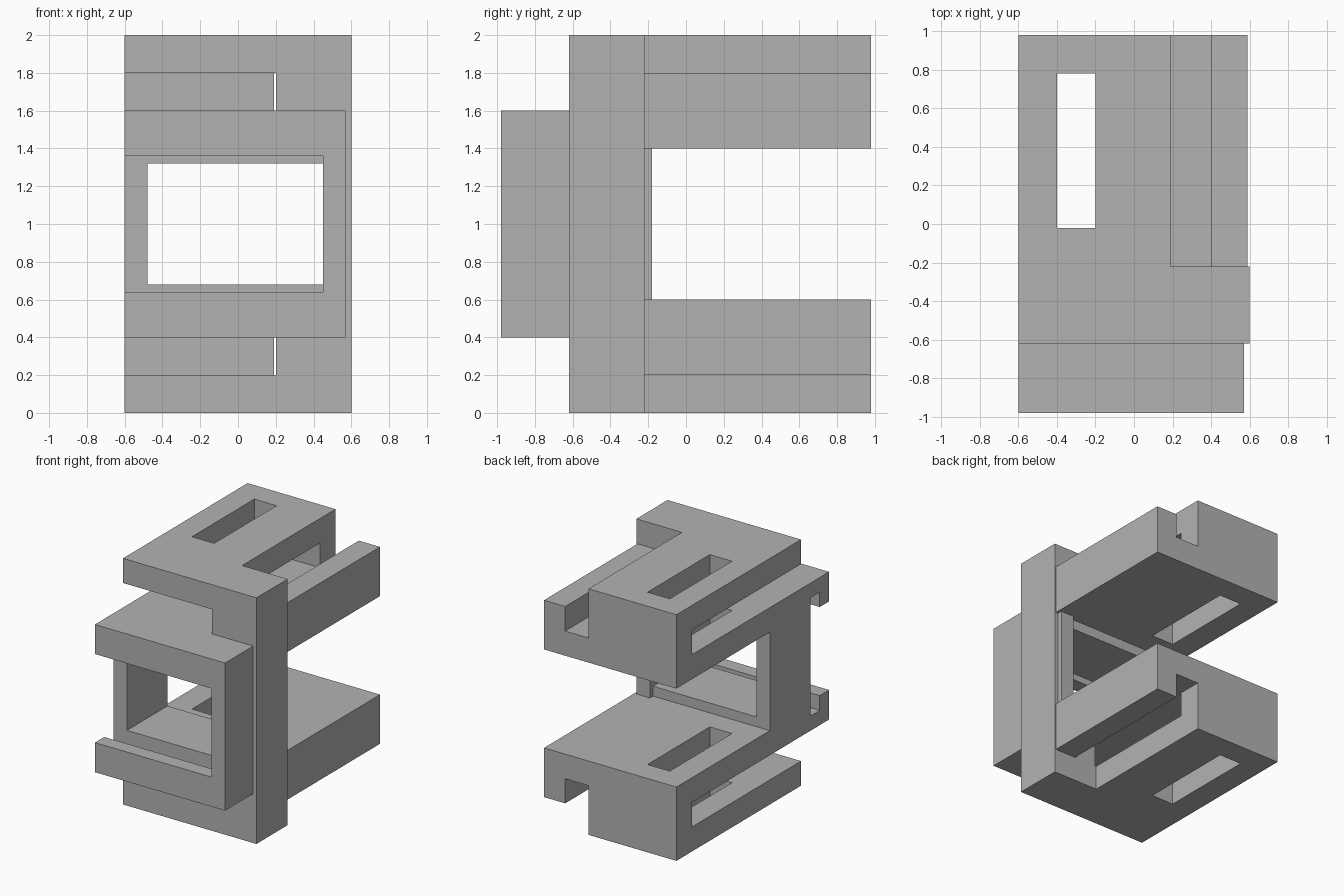
import bpy
import bmesh

cube = bpy.data.objects.get("Cube")
if cube:
    bpy.data.objects.remove(cube, do_unlink=True)

MID = 1.0  # height of the plane the whole bracket is symmetric about

grey = bpy.data.materials.new("plain_grey")
grey.use_nodes = True
colour = (0.45, 0.45, 0.45, 1)
grey.diffuse_color = colour
grey.node_tree.nodes["Principled BSDF"].inputs["Base Color"].default_value = colour


def extrude(name, axis, profile, lo, hi):
    """Extrude an upper-half (side, z) profile along x or y, then mirror it below MID."""
    def place(p, depth):
        return (depth, p[0], p[1] - MID) if axis == "x" else (p[0], depth, p[1] - MID)

    bm = bmesh.new()
    a = [bm.verts.new(place(p, lo)) for p in profile]
    b = [bm.verts.new(place(p, hi)) for p in profile]
    bm.faces.new(a)
    bm.faces.new(b[::-1])
    for i in range(len(a)):
        j = (i + 1) % len(a)
        bm.faces.new((a[j], a[i], b[i], b[j]))
    bmesh.ops.recalc_face_normals(bm, faces=bm.faces)
    # open the seam so that the mirrored halves join into one solid
    seam = [f for f in bm.faces if all(abs(v.co.z) < 1e-5 for v in f.verts)]
    bmesh.ops.delete(bm, geom=seam, context="FACES_ONLY")
    mesh = bpy.data.meshes.new(name)
    bm.to_mesh(mesh)
    bm.free()
    mesh.materials.append(grey)
    obj = bpy.data.objects.new(name, mesh)
    obj.location.z = MID
    bpy.context.collection.objects.link(obj)
    mirror = obj.modifiers.new("mirror", "MIRROR")
    mirror.use_axis = (False, False, True)
    return obj


def rect(s0, s1, z0, z1):
    return [(s0, z0), (s1, z0), (s1, z1), (s0, z1)]


# Front channel: lipped arms and the web joining them
lipped_arm = [(-.98, 1.36), (-.86, 1.36), (-.86, 1.48), (-.22, 1.48), (-.22, 1.6), (-.98, 1.6)]
extrude("channel_arms", "x", lipped_arm, -.6, .45)
extrude("channel_web", "x", rect(-.98, -.18, MID, 1.6), .45, .57)

# Window frame seated inside the channel
frame = [(-.6, MID), (-.48, MID), (-.48, 1.32), (.45, 1.32), (.45, 1.48), (-.6, 1.48)]
extrude("window_frame", "y", frame, -.74, -.22)

# Upright column with the overhanging front ends of the outer slabs
column = [(.57, MID), (.6, MID), (.6, 2), (-.6, 2), (-.6, 1.8), (.2, 1.8), (.2, 1.6), (.57, 1.6)]
extrude("column", "y", column, -.62, -.22)

# Rear jaws: folded slabs, left solid on both sides of a rectangular slot
jaw = [(-.22, 1.4), (.98, 1.4), (.98, 2), (-.22, 2),
       (-.22, 1.8), (.78, 1.8), (.78, 1.6), (-.22, 1.6)]
extrude("jaw_outer_side", "x", jaw, -.6, -.4)
extrude("jaw_inner_side", "x", jaw, -.2, .19)
extrude("jaw_slot_back", "x", rect(.78, .98, 1.4, 2), -.4, -.2)
for part, z in (("inner", 1.4), ("outer", 1.8)):
    extrude(f"jaw_slot_front_{part}", "x", rect(-.22, -.02, z, z + .2), -.4, -.2)

# Side gutter along each jaw, with its raised rim
gutter = [(.19, 1.4), (.59, 1.4), (.59, 1.8), (.4, 1.8), (.4, 1.6), (.19, 1.6)]
extrude("jaw_gutter", "y", gutter, -.22, .98)
